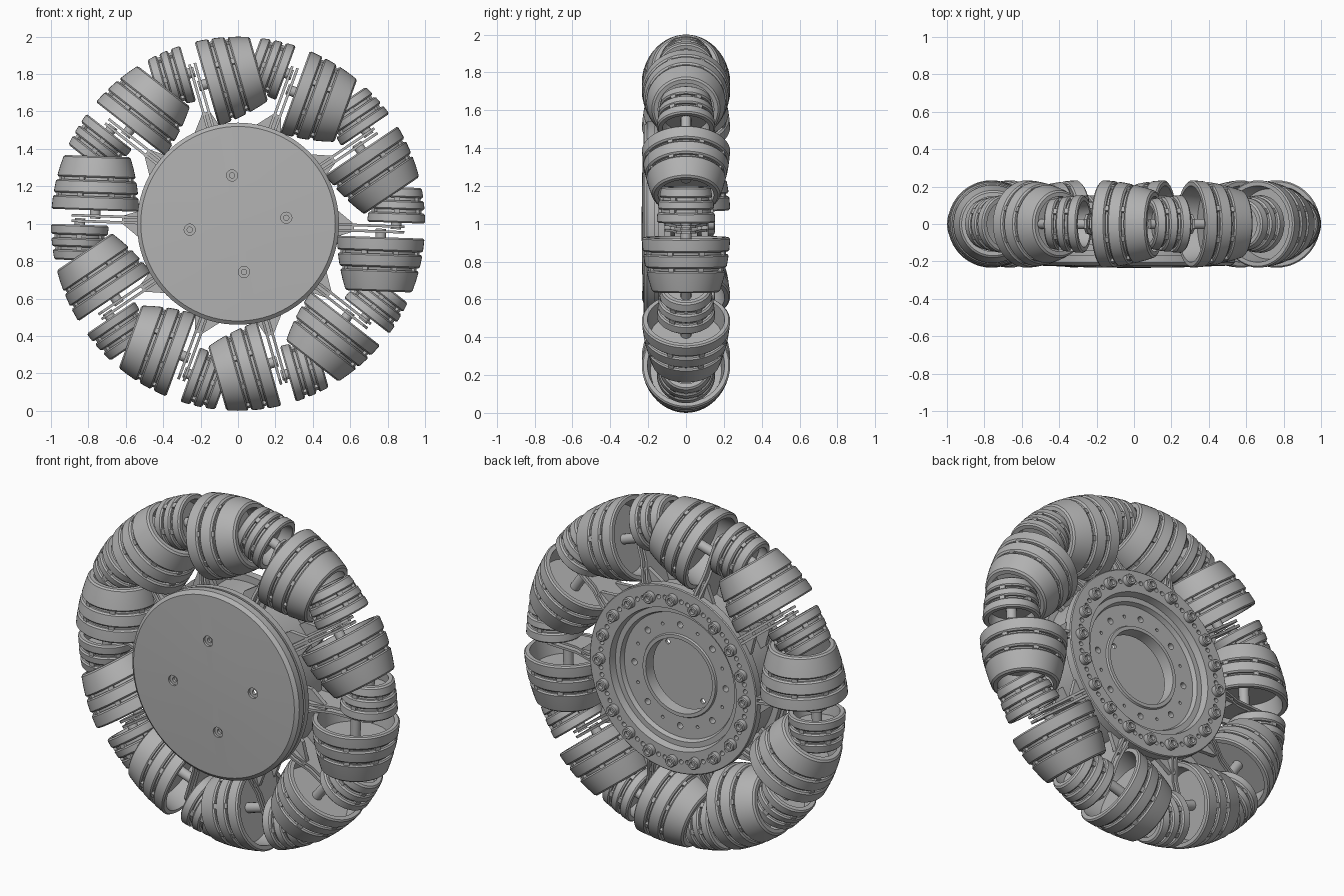
import bpy, bmesh
from math import sin, cos, pi, radians, sqrt
from mathutils import Matrix, Vector

if "Cube" in bpy.data.objects:
    bpy.data.objects.remove(bpy.data.objects["Cube"])

grey = bpy.data.materials.new("plain grey")
grey.use_nodes = True
GREY = (0.45, 0.45, 0.45, 1)
grey.diffuse_color = GREY
grey.node_tree.nodes["Principled BSDF"].inputs["Base Color"].default_value = GREY

CENTRE = Vector((0, 0, 1))
UNITS, FIRST = 10, 106
BIG_R, SMALL_R = 0.765, 0.845


def frame(x, z, origin):
    """Matrix with local x and z along the given directions."""
    y = z.cross(x)
    m = Matrix((x, y, z)).transposed().to_4x4()
    m.translation = origin
    return m


def lathe(bm, profile, sides, matrix=Matrix()):
    """Revolve (height, radius) points around local z."""
    rings = []
    for i in range(sides):
        a = 2 * pi * i / sides
        rings.append([bm.verts.new(matrix @ Vector((r * cos(a), r * sin(a), h)))
                      for h, r in profile])
    for i in range(sides):
        p, q = rings[i], rings[(i + 1) % sides]
        for j in range(len(profile) - 1):
            bm.faces.new((p[j], q[j], q[j + 1], p[j + 1]))


def box(bm, size, matrix):
    bmesh.ops.create_cube(bm, size=1, matrix=matrix @ Matrix.Diagonal((*size, 1)))


def prism(bm, outline, thickness, place):
    """Extrude a flat outline; place maps (a, b, depth) to a point."""
    lo = [bm.verts.new(place(a, b, -thickness / 2)) for a, b in outline]
    hi = [bm.verts.new(place(a, b, thickness / 2)) for a, b in outline]
    bm.faces.new(lo)
    bm.faces.new(hi[::-1])
    n = len(lo)
    for i in range(n):
        bm.faces.new((lo[i], hi[i], hi[(i + 1) % n], lo[(i + 1) % n]))


def to_mesh(bm, name):
    bmesh.ops.remove_doubles(bm, verts=bm.verts, dist=0.0001)
    bmesh.ops.recalc_face_normals(bm, faces=bm.faces)
    mesh = bpy.data.meshes.new(name)
    bm.to_mesh(mesh)
    bm.free()
    mesh.materials.append(grey)
    return mesh


def add(name, mesh, matrix=Matrix()):
    ob = bpy.data.objects.new(name, mesh)
    bpy.context.collection.objects.link(ob)
    ob.matrix_world = matrix
    return ob


def smooth(ob):
    bpy.ops.object.select_all(action='DESELECT')
    ob.select_set(True)
    bpy.context.view_layer.objects.active = ob
    bpy.ops.object.shade_smooth_by_angle(angle=radians(30))


def roller_mesh(name, axis_r, bands, wall, web, tabs):
    """Ribbed sleeve, open at both ends, with an inner web; ribs follow the wheel's outer circle."""
    bm = bmesh.new()
    crown = lambda s: sqrt(1 - s * s) - axis_r
    bevel, depth = 0.008, 0.02
    start, end = bands[0][0], bands[-1][1]
    lo, hi = web
    profile = [(lo, 0.0), (lo, crown(lo) - wall - 0.006), (start, crown(start) - wall)]
    for i, (a, b) in enumerate(bands):
        if i:
            profile.append((a, crown(a) - depth))
        profile += [(a, crown(a) - bevel), (a + bevel, crown(a + bevel)),
                    ((a + b) / 2, crown((a + b) / 2)),
                    (b - bevel, crown(b - bevel)), (b, crown(b) - bevel)]
        if i < len(bands) - 1:
            profile.append((b, crown(b) - depth))
    profile += [(end, crown(end) - wall), (hi, crown(hi) - wall - 0.006), (hi, 0.0)]
    lathe(bm, profile, 48)
    # bridging tabs in the grooves
    for (_, a), (b, _) in zip(bands, bands[1:]):
        for i in range(tabs):
            spin = Matrix.Rotation(2 * pi * (i + 0.5) / tabs, 4, 'Z')
            at = Matrix.Translation((crown(a) - 0.016, 0, (a + b) / 2))
            box(bm, (0.022, 0.03, b - a + 0.004), spin @ at)
    return to_mesh(bm, name)


big = roller_mesh("big_roller", BIG_R,
                  [(0.045, 0.12), (0.134, 0.206), (0.22, 0.335)], 0.03, (0.15, 0.18), 8)
small = roller_mesh("small_roller", SMALL_R,
                    [(0.035, 0.09), (0.106, 0.155), (0.17, 0.225)], 0.03, (0.1, 0.17), 6)

# spoke bracket: two plates, gussets and axle, built along local x with z as axle direction
bm = bmesh.new()
half = [(0.49, 0.12), (0.56, 0.11), (0.66, 0.07), (0.86, 0.05), (0.89, 0.025)]
outline = half + [(x, -y) for x, y in reversed(half)]
for s in (-0.015, 0.015):
    prism(bm, outline, 0.014, lambda a, b, d, s=s: Vector((a, b, s + d)))
for y in (-0.07, 0.07):
    prism(bm, [(0.49, -0.09), (0.53, -0.09), (0.62, -0.02), (0.62, 0.02), (0.53, 0.05), (0.49, 0.05)],
          0.025, lambda a, b, d, y=y: Vector((a, y + d, b)))
for r, lo, hi in ((BIG_R, 0, 0.24), (SMALL_R, -0.22, 0)):
    lathe(bm, [(lo, 0), (lo, 0.028), (hi, 0.028), (hi, 0)], 16, Matrix.Translation((r, 0, 0)))
spoke = to_mesh(bm, "spoke")

for k in range(UNITS):
    t = radians(FIRST - 360 / UNITS * k)
    out, side = Vector((cos(t), 0, sin(t))), Vector((sin(t), 0, -cos(t)))
    obs = [add(f"big_roller_{k + 1}", big, frame(out, side, CENTRE + out * BIG_R)),
           add(f"small_roller_{k + 1}", small, frame(out, -side, CENTRE + out * SMALL_R)),
           add(f"spoke_{k + 1}", spoke, frame(out, side, CENTRE))]
    if k == 0:
        for ob in obs:
            smooth(ob)

# hollow hub, turned around the y axis (heights run front to back)
turn = frame(Vector((1, 0, 0)), Vector((0, 1, 0)), CENTRE)
bm = bmesh.new()
lathe(bm, [(-0.235, 0), (-0.232, 0.25), (-0.222, 0.52), (-0.205, 0.54), (-0.165, 0.54),
           (-0.165, 0.525), (-0.145, 0.525), (-0.145, 0.535), (-0.11, 0.535), (-0.11, 0.5),
           (0.07, 0.5), (0.07, 0.54), (0.115, 0.54), (0.12, 0.535), (0.12, 0.41), (0.08, 0.4),
           (0.08, 0.37), (0.055, 0.36), (0.055, 0.24), (0.065, 0.235), (0.065, 0.215),
           (0, 0.21), (0, 0.47), (-0.2, 0.47), (-0.2, 0)], 96)
hub = add("hub", to_mesh(bm, "hub"), turn)


def around(count, radius, height, offset=0.0):
    for i in range(count):
        a = radians(offset + 360 * i / count)
        yield Matrix.Translation((radius * cos(a), radius * sin(a), height))


def drill(bm, radius, depth, places):
    for m in places:
        lathe(bm, [(-depth, 0), (-depth, radius), (depth, radius), (depth, 0)], 16, m)


# hole cutter: stepped front screw holes and back bolt circles
bm = bmesh.new()
for m in around(4, 0.26, -0.235, -7):
    lathe(bm, [(-0.03, 0), (-0.03, 0.03), (0.018, 0.03), (0.018, 0.014), (0.06, 0.014), (0.06, 0)],
          20, m)
drill(bm, 0.018, 0.04, around(8, 0.295, 0.055))
drill(bm, 0.009, 0.03, around(8, 0.295, 0.055, 22.5))
for offset in (6.5, 11.5):
    drill(bm, 0.013, 0.03, around(20, 0.47, 0.12, offset))
cutter = add("hole_cutter", to_mesh(bm, "hole_cutter"), turn)
cutter.hide_render = True
cutter.hide_viewport = True
cut = hub.modifiers.new("holes", 'BOOLEAN')
cut.object = cutter
cut.operation = 'DIFFERENCE'
cut.solver = 'EXACT'
smooth(hub)

# socket bolts on the back ring
BOLT = [(0, 0), (0, 1), (0.85, 1), (1, 0.85), (1, 0.5), (0.4, 0.5), (0.4, 0)]
bm = bmesh.new()
for m in around(20, 0.47, 0.119):
    lathe(bm, [(h * 0.034, r * 0.032) for h, r in BOLT], 18, m)
smooth(add("back_bolts", to_mesh(bm, "back_bolts"), turn))
